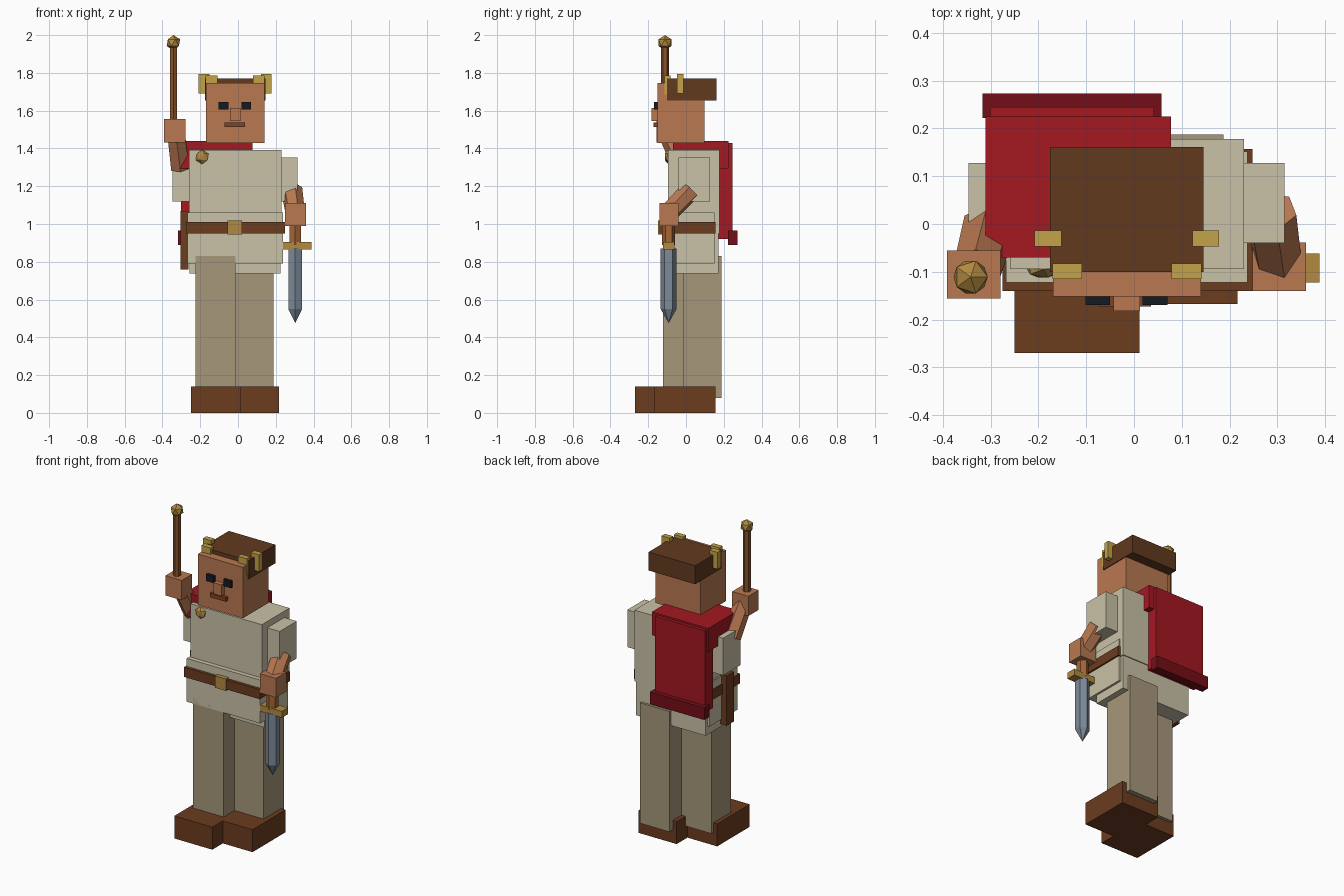
import bpy, bmesh
from mathutils import Vector

if "Cube" in bpy.data.objects:
    bpy.data.objects.remove(bpy.data.objects["Cube"])

def material(name, r, g, b):
    m = bpy.data.materials.new(name)
    m.diffuse_color = [(c / 255) ** 2.2 for c in (r, g, b)] + [1]
    m.use_nodes = True
    m.node_tree.nodes["Principled BSDF"].inputs["Base Color"].default_value = m.diffuse_color
    return m

SKIN = material("skin", 184, 120, 82)
HAIR = material("hair", 98, 60, 36)
DARK = material("dark", 28, 32, 38)
LIP = material("lip", 125, 70, 45)
CLOTH = material("linen", 200, 192, 166)
WOOL = material("wool", 165, 150, 122)
RED = material("red", 162, 30, 38)
HEM = material("dark_red", 115, 22, 30)
LEATHER = material("leather", 108, 62, 36)
WOOD = material("wood", 135, 84, 46)
GRIP = material("grip", 165, 102, 58)
GOLD = material("gold", 194, 162, 74)
BRASS = material("brass", 176, 136, 66)
STEEL = material("steel", 124, 138, 152)

def finish(name, bm, mat):
    me = bpy.data.meshes.new(name)
    bm.to_mesh(me)
    bm.free()
    me.materials.append(mat)
    ob = bpy.data.objects.new(name, me)
    bpy.context.collection.objects.link(ob)
    return ob

def box(name, x, y, z, mat):
    """Box given by its (min, max) range on each axis."""
    bm = bmesh.new()
    bmesh.ops.create_cube(bm, size=1)
    for v in bm.verts:
        v.co = Vector([(r[0] + r[1]) / 2 + c * (r[1] - r[0]) for r, c in zip((x, y, z), v.co)])
    return finish(name, bm, mat)

def rod(name, a, b, r1, r2, mat, sides=6):
    """Faceted rod from a (radius r1) to b (radius r2)."""
    a, b = Vector(a), Vector(b)
    bm = bmesh.new()
    bmesh.ops.create_cone(bm, cap_ends=True, segments=sides, radius1=r1, radius2=r2, depth=(b - a).length)
    ob = finish(name, bm, mat)
    ob.location = (a + b) / 2
    ob.rotation_euler = Vector((0, 0, 1)).rotation_difference(b - a).to_euler()
    return ob

def ball(name, loc, r, mat, scale=(1, 1, 1)):
    bm = bmesh.new()
    bmesh.ops.create_icosphere(bm, subdivisions=1, radius=r)
    ob = finish(name, bm, mat)
    ob.location, ob.scale = loc, scale
    return ob

# Boots and legs, mid-stride
box("left_boot", (-0.25, 0.012), (-0.27, 0.05), (0, 0.14), LEATHER)
box("right_boot", (-0.045, 0.217), (-0.167, 0.156), (0, 0.14), LEATHER)
box("left_leg", (-0.224, -0.013), (-0.122, 0.07), (0.08, 0.83), WOOL)
box("right_leg", (-0.018, 0.187), (-0.015, 0.187), (0.08, 0.83), WOOL)

# Tunic
box("torso", (-0.26, 0.23), (-0.094, 0.178), (0.95, 1.392), CLOTH)
box("waist", (-0.268, 0.238), (-0.122, 0.152), (0.79, 1.06), CLOTH)
box("skirt", (-0.256, 0.225), (-0.06, 0.172), (0.737, 1.0), CLOTH)

# Belt, buckle and scabbard
box("belt", (-0.275, 0.248), (-0.14, 0.157), (0.95, 1.01), LEATHER)
box("buckle", (-0.056, 0.02), (-0.148, -0.11), (0.944, 1.018), BRASS)
box("scabbard", (-0.305, -0.262), (-0.035, 0.035), (0.76, 1.07), LEATHER)

# Head and face
box("head", (-0.17, 0.14), (-0.152, 0.098), (1.43, 1.747), SKIN)
box("hair", (-0.176, 0.145), (-0.1, 0.161), (1.655, 1.77), HAIR)
for i, x in enumerate(((-0.102, -0.05), (0.018, 0.07))):
    box(f"eye_{i}", x, (-0.17, -0.14), (1.605, 1.647), DARK)
box("nose", (-0.043, 0.013), (-0.182, -0.14), (1.545, 1.615), SKIN)
box("mouth", (-0.072, 0.036), (-0.173, -0.14), (1.513, 1.538), LIP)

# Gold leaves of the wreath, mirrored about the head centre
for s, side in ((-1, "left"), (1, "right")):
    for name, near, far, y, z in (("back", 0.137, 0.193, (-0.047, -0.014), (1.69, 1.795)),
                                  ("front", 0.094, 0.156, (-0.115, -0.083), (1.685, 1.787))):
        xs = sorted((-0.015 + s * near, -0.015 + s * far))
        box(f"{side}_{name}_leaf", xs, y, z, GOLD)

# Cape with brooch
box("cape_mantle", (-0.311, 0.077), (-0.07, 0.225), (1.295, 1.44), RED)
box("cape_panel", (-0.301, 0.042), (0.165, 0.245), (0.92, 1.43), RED)
box("cape_hem", (-0.317, 0.058), (0.222, 0.273), (0.89, 0.965), HEM)
ball("brooch", (-0.19, -0.095, 1.355), 0.04, BRASS, (0.95, 0.5, 0.95))

# Sleeves and arms
box("left_sleeve", (-0.346, -0.255), (-0.04, 0.128), (1.12, 1.352), CLOTH)
box("right_sleeve", (0.225, 0.315), (-0.04, 0.128), (1.12, 1.352), CLOTH)
rod("left_forearm", (-0.305, -0.01, 1.3), (-0.33, -0.1, 1.49), 0.057, 0.052, SKIN)
rod("right_forearm", (0.285, 0.025, 1.18), (0.303, -0.09, 1.06), 0.057, 0.052, SKIN)
box("left_hand", (-0.391, -0.279), (-0.156, -0.055), (1.432, 1.555), SKIN)
box("right_hand", (0.248, 0.36), (-0.14, -0.039), (0.99, 1.11), SKIN)

# Staff in the raised hand
rod("staff", (-0.342, -0.111, 1.46), (-0.342, -0.111, 1.96), 0.022, 0.022, WOOD)
ball("staff_knob", (-0.342, -0.111, 1.96), 0.04, BRASS)

# Short sword pointing down
X, Y = 0.303, -0.092
rod("sword_grip", (X, Y, 0.89), (X, Y, 1.02), 0.034, 0.034, GRIP)
box("sword_guard", (0.233, 0.388), (-0.122, -0.062), (0.865, 0.905), BRASS)
rod("sword_blade", (X, Y, 0.55), (X, Y, 0.87), 0.042, 0.042, STEEL)
rod("sword_tip", (X, Y, 0.475), (X, Y, 0.55), 0.0, 0.042, STEEL)
